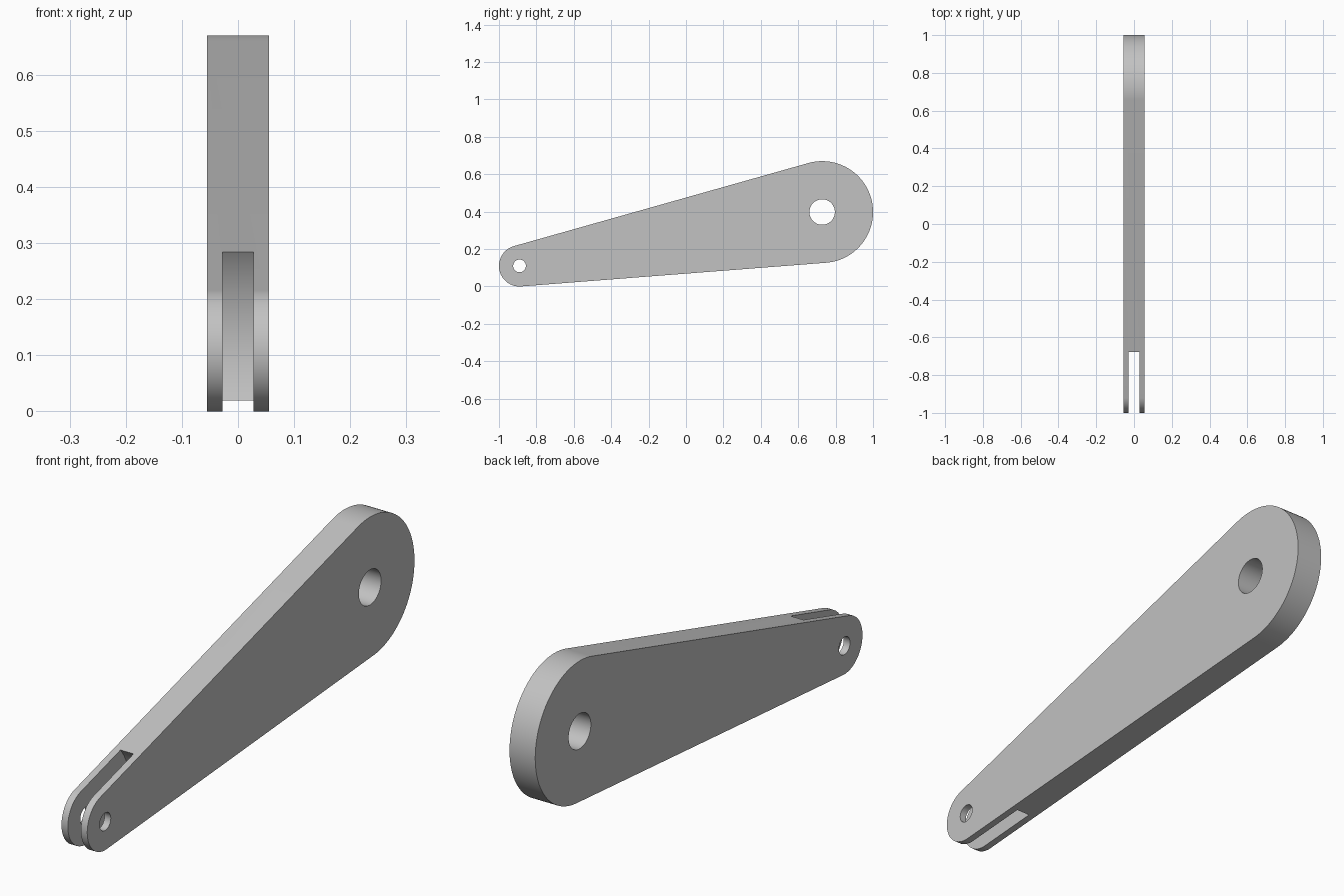
import bpy, bmesh
from math import atan2, asin, hypot, cos, sin, pi
from mathutils import Matrix

cube = bpy.data.objects.get("Cube")
if cube:
    bpy.data.objects.remove(cube, do_unlink=True)

# Main dimensions: (y, z) centres and radii of the two rounded ends
PIN, PIN_R, PIN_HOLE = (-0.89, 0.11), 0.11, 0.034
HUB, HUB_R, HUB_HOLE = (0.728, 0.398), 0.272, 0.068
THICK, SLOT_WIDTH, SLOT_R = 0.11, 0.056, 0.274

grey = bpy.data.materials.new("plain_grey")
grey.use_nodes = True
colour = (0.54, 0.54, 0.54, 1)
grey.diffuse_color = colour
grey.node_tree.nodes["Principled BSDF"].inputs["Base Color"].default_value = colour


def add_object(name, bm):
    bmesh.ops.recalc_face_normals(bm, faces=bm.faces)
    mesh = bpy.data.meshes.new(name)
    bm.to_mesh(mesh)
    bm.free()
    mesh.materials.append(grey)
    obj = bpy.data.objects.new(name, mesh)
    bpy.context.collection.objects.link(obj)
    return obj


def arc(centre, radius, start, end, steps):
    angles = [start + (end - start) * i / steps for i in range(steps + 1)]
    return [(centre[0] + radius * cos(a), centre[1] + radius * sin(a)) for a in angles]


def cut_disc(target, name, centre, radius, width, segments):
    """Cut a cylinder lying along x out of the target."""
    bm = bmesh.new()
    place = Matrix.Translation((0, *centre)) @ Matrix.Rotation(pi / 2, 4, 'Y')
    bmesh.ops.create_cone(bm, cap_ends=True, segments=segments, radius1=radius,
                          radius2=radius, depth=width, matrix=place)
    cutter = add_object(name, bm)
    cutter.hide_render = True
    mod = target.modifiers.new(name, 'BOOLEAN')
    mod.operation, mod.solver, mod.object = 'DIFFERENCE', 'EXACT', cutter
    bpy.ops.object.modifier_apply(modifier=name)
    bpy.data.objects.remove(cutter, do_unlink=True)


# Tapered arm: two arcs joined by their common tangents, extruded across x
dy, dz = HUB[0] - PIN[0], HUB[1] - PIN[1]
axis = atan2(dz, dy)
lean = asin((HUB_R - PIN_R) / hypot(dy, dz))
upper, lower = axis + pi / 2 + lean, axis - pi / 2 - lean
outline = arc(HUB, HUB_R, lower, upper, 64) + arc(PIN, PIN_R, upper, lower + 2 * pi, 48)

bm = bmesh.new()
face = bm.faces.new([bm.verts.new((-THICK / 2, y, z)) for y, z in outline])
side = bmesh.ops.extrude_face_region(bm, geom=[face])
bmesh.ops.translate(bm, vec=(THICK, 0, 0),
                    verts=[v for v in side["geom"] if isinstance(v, bmesh.types.BMVert)])
arm = add_object("lever_arm", bm)
bpy.context.view_layer.objects.active = arm
arm.select_set(True)

# Fork slot with a round bottom, then the two through holes
cut_disc(arm, "fork_slot", PIN, SLOT_R, SLOT_WIDTH, 128)
cut_disc(arm, "pin_hole", PIN, PIN_HOLE, 0.3, 48)
cut_disc(arm, "hub_hole", HUB, HUB_HOLE, 0.3, 64)

bpy.ops.object.shade_smooth_by_angle()
